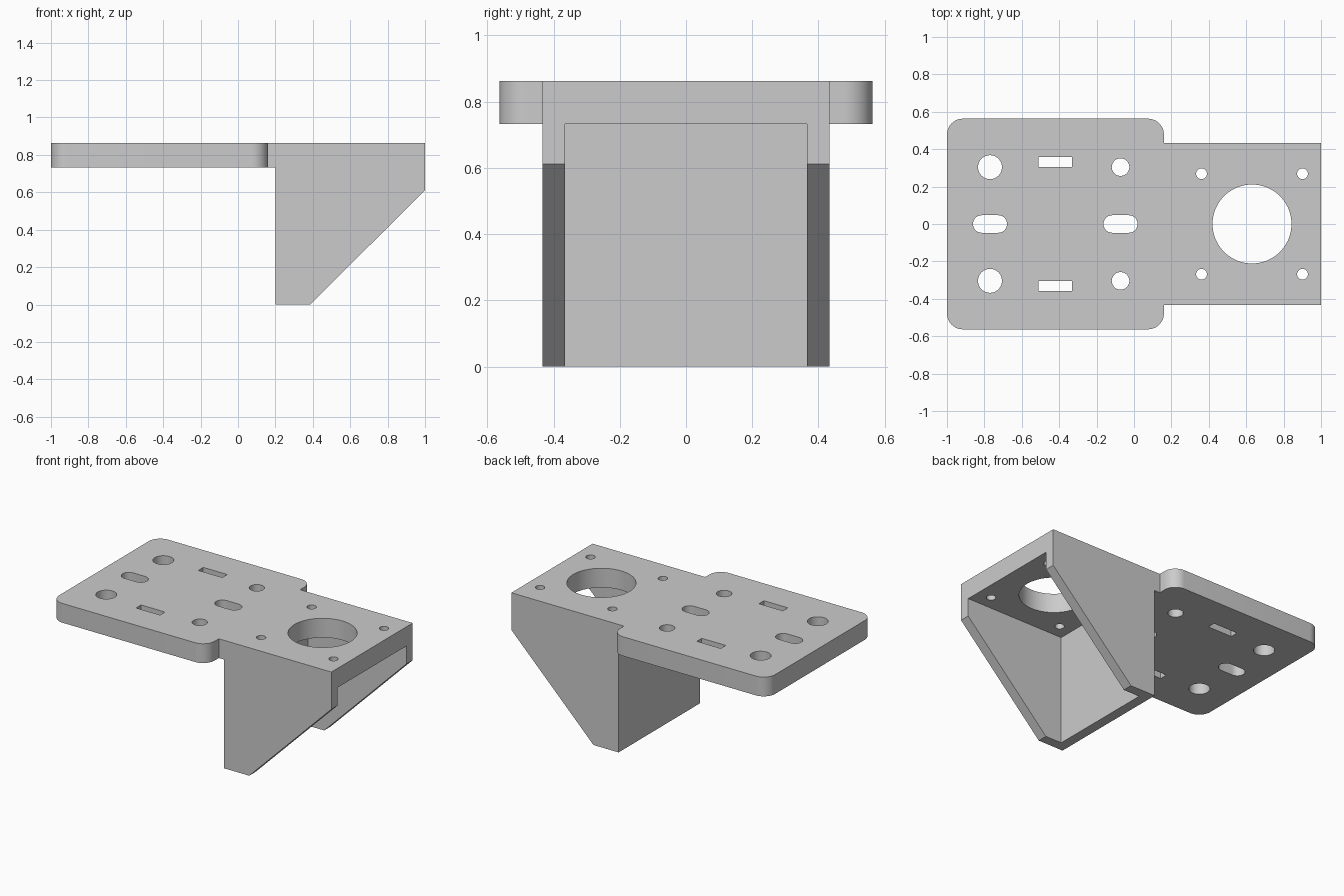
import bpy, bmesh, math
from mathutils import Vector

if "Cube" in bpy.data.objects:
    bpy.data.objects.remove(bpy.data.objects["Cube"], do_unlink=True)

TOP, UNDER = 0.863, 0.733      # plate top and underside
HALF, WALL = 0.433, 0.067      # bracket half width, wall thickness
REAR = 0.2                     # outer face of the upright wall

grey = bpy.data.materials.new("light grey")
grey.use_nodes = True
colour = (0.6, 0.6, 0.6, 1)
grey.diffuse_color = colour
grey.node_tree.nodes["Principled BSDF"].inputs["Base Color"].default_value = colour


def prism(name, outline, start, depth):
    """Extrude a closed outline of 3D points along depth."""
    bm = bmesh.new()
    face = bm.faces.new([bm.verts.new(Vector(p) + Vector(start)) for p in outline])
    side = bmesh.ops.extrude_face_region(bm, geom=[face])
    moved = [v for v in side["geom"] if isinstance(v, bmesh.types.BMVert)]
    bmesh.ops.translate(bm, verts=moved, vec=depth)
    bmesh.ops.recalc_face_normals(bm, faces=bm.faces)
    mesh = bpy.data.meshes.new(name)
    bm.to_mesh(mesh)
    bm.free()
    mesh.materials.append(grey)
    obj = bpy.data.objects.new(name, mesh)
    bpy.context.collection.objects.link(obj)
    return obj


def arc(x, y, r, a, b, steps):
    angles = [math.radians(a + (b - a) * i / steps) for i in range(steps + 1)]
    return [(x + r * math.cos(t), y + r * math.sin(t), 0) for t in angles]


def combine(target, other, operation):
    """Apply a boolean and discard the second solid."""
    mod = target.modifiers.new("join", "BOOLEAN")
    mod.operation, mod.solver, mod.object = operation, "EXACT", other
    bpy.context.view_layer.objects.active = target
    bpy.ops.object.modifier_apply(modifier=mod.name)
    bpy.data.objects.remove(other, do_unlink=True)


def drill(outline):
    combine(bracket, prism("cutter", outline, (0, 0, 0.65), (0, 0, 0.4)), "DIFFERENCE")


def hole(x, y, r, steps=48):
    drill(arc(x, y, r, 0, 360, steps)[:-1])


# Wedge-shaped mount with an open pocket
wedge = [(REAR, 0, 0), (0.387, 0, 0), (1, 0, 0.612), (1, 0, TOP), (REAR, 0, TOP)]
bracket = prism("mounting_bracket", wedge, (0, -HALF, 0), (0, 2 * HALF, 0))
inner = HALF - WALL
pocket = [(REAR + WALL, -inner, 0), (1.2, -inner, 0), (1.2, inner, 0), (REAR + WALL, inner, 0)]
combine(bracket, prism("cutter", pocket, (0, 0, -0.2), (0, 0, UNDER + 0.2)), "DIFFERENCE")

# Wide rounded plate with a neck running into the mount
left, right, wide, r = -1, 0.16, 0.563, 0.085
neck = REAR + WALL / 2
outline = (arc(left + r, -wide + r, r, 180, 270, 12)
           + arc(right - r, -wide + r, r, 270, 360, 12)
           + [(right, -HALF, 0), (neck, -HALF, 0), (neck, HALF, 0), (right, HALF, 0)]
           + arc(right - r, wide - r, r, 0, 90, 12)
           + arc(left + r, wide - r, r, 90, 180, 12))
plate = prism("plate", outline, (0, 0, UNDER), (0, 0, TOP - UNDER))
combine(bracket, plate, "UNION")

# Motor opening and its screw holes
hole(0.631, 0, 0.211, 72)
for s in (-1, 1):
    for x in (0.361, 0.901):
        hole(x, s * 0.269, 0.029, 32)
    # Round holes and strap windows in the wide plate
    hole(-0.77, s * 0.304, 0.064)
    hole(-0.072, s * 0.304, 0.047)
    drill([(-0.51, s * 0.305, 0), (-0.331, s * 0.305, 0),
           (-0.331, s * 0.358, 0), (-0.51, s * 0.358, 0)])

# Long slots on the centre line
for x in (-0.77, -0.072):
    drill(arc(x + 0.044, 0, 0.047, -90, 90, 16) + arc(x - 0.044, 0, 0.047, 90, 270, 16))

# Smooth the curved walls, keep the edges sharp
bpy.ops.object.select_all(action="DESELECT")
bracket.select_set(True)
bpy.context.view_layer.objects.active = bracket
bpy.ops.object.shade_smooth_by_angle(angle=math.radians(30))
